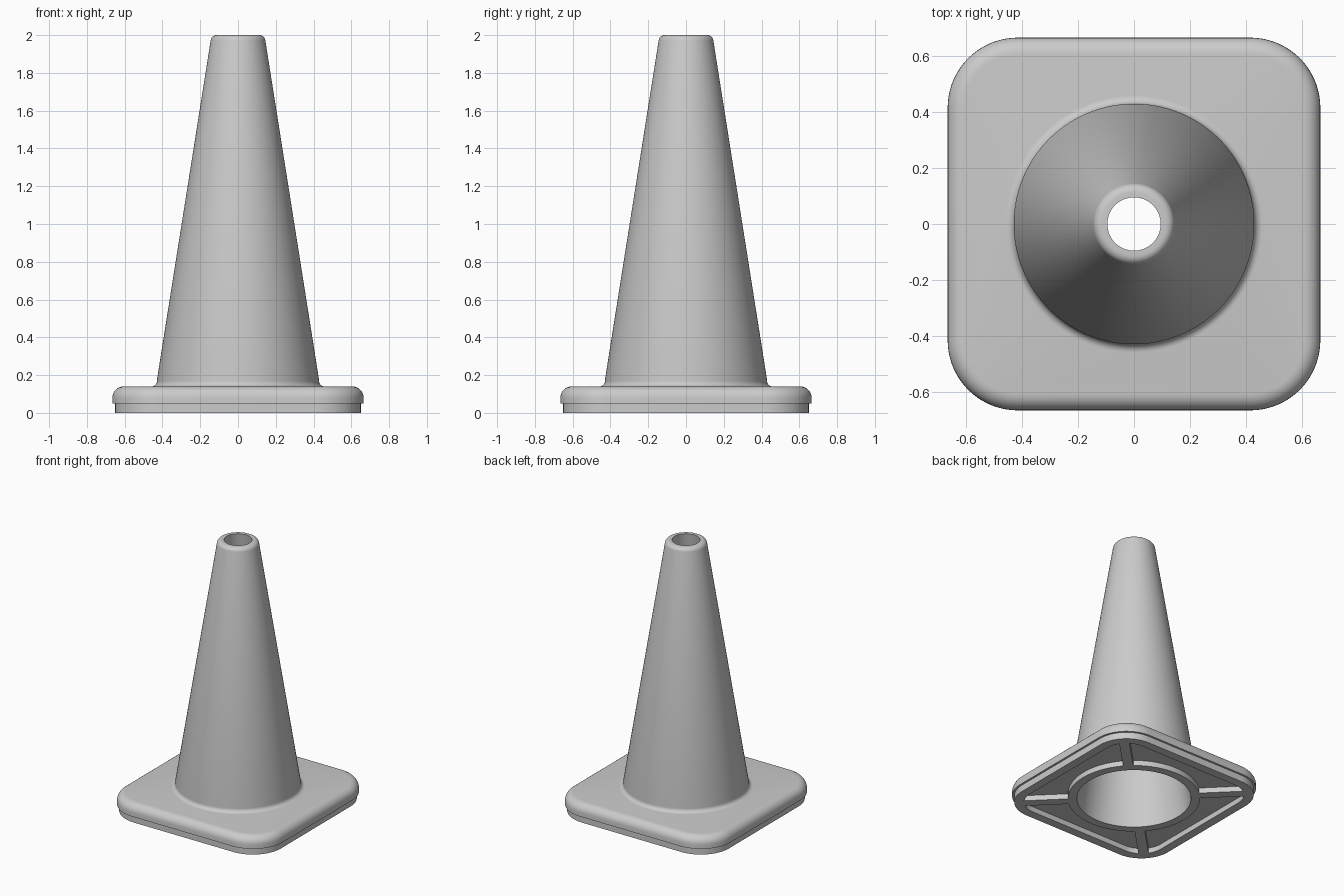
import bpy, bmesh
from math import sin, cos, pi, radians
from mathutils import Matrix

if "Cube" in bpy.data.objects:
    bpy.data.objects.remove(bpy.data.objects["Cube"])

PER_CORNER = 24
COUNT = PER_CORNER * 4
HALF, CORNER = 0.665, 0.25

mat = bpy.data.materials.new("plain grey")
mat.use_nodes = True
GREY = (0.6, 0.6, 0.6, 1)
mat.diffuse_color = GREY
mat.node_tree.nodes["Principled BSDF"].inputs["Base Color"].default_value = GREY


def circle(r, z):
    angles = [(i + 0.5) * 2 * pi / COUNT for i in range(COUNT)]
    return [(r * cos(a), r * sin(a), z) for a in angles]


def rounded_square(inset, z):
    r, mid = CORNER - inset, HALF - CORNER
    points = []
    for c in range(4):
        diagonal = c * pi / 2 + pi / 4
        cx = mid * 2 ** 0.5 * cos(diagonal)
        cy = mid * 2 ** 0.5 * sin(diagonal)
        for k in range(PER_CORNER):
            a = c * pi / 2 + k / (PER_CORNER - 1) * pi / 2
            points.append((cx + r * cos(a), cy + r * sin(a), z))
    return points


def arc(cx, cz, r, start, end, steps=7):
    angles = [radians(start + (end - start) * i / steps) for i in range(steps + 1)]
    return [(cx + r * cos(a), cz + r * sin(a)) for a in angles]


def finish(bm, name):
    bmesh.ops.recalc_face_normals(bm, faces=bm.faces)
    mesh = bpy.data.meshes.new(name)
    bm.to_mesh(mesh)
    bm.free()
    mesh.materials.append(mat)
    obj = bpy.data.objects.new(name, mesh)
    bpy.context.collection.objects.link(obj)
    return obj


# Hollow cone: bore, rounded mouth, sloping wall, fillet onto the base
loops = [circle(0.39, 0), circle(0.095, 2)]
loops += [circle(r, z) for r, z in arc(0.113, 1.968, 0.032, 90, 9)]
loops += [circle(r, z) for r, z in arc(0.459, 0.17, 0.03, 171, 270)]

# Base slab: rounded upper edge, stepped lip, recessed underside, bore ring
loops += [rounded_square(HALF - x, z) for x, z in arc(HALF - 0.06, 0.08, 0.06, 90, 0)]
loops += [rounded_square(i, z) for i, z in
          ((0, 0.05), (0.015, 0.05), (0.015, 0), (0.08, 0), (0.08, 0.04))]
loops += [circle(0.452, 0.04), circle(0.452, 0)]

# Skin all loops into one closed surface
bm = bmesh.new()
rings = [[bm.verts.new(p) for p in loop] for loop in loops]
for a, b in zip(rings, rings[1:] + rings[:1]):
    for i in range(COUNT):
        j = (i + 1) % COUNT
        bm.faces.new((a[i], a[j], b[j], b[i]))
cone = finish(bm, "cone_and_base")
bpy.ops.object.select_all(action="DESELECT")
cone.select_set(True)
bpy.context.view_layer.objects.active = cone
bpy.ops.object.shade_smooth_by_angle(angle=radians(35))

# Diagonal ribs under the base
bm = bmesh.new()
for c in range(4):
    place = (Matrix.Rotation(pi / 4 + c * pi / 2, 4, "Z")
             @ Matrix.Translation((0.6, 0, 0.025))
             @ Matrix.Diagonal((0.32, 0.07, 0.05, 1)))
    bmesh.ops.create_cube(bm, size=1, matrix=place)
finish(bm, "underside_ribs")
